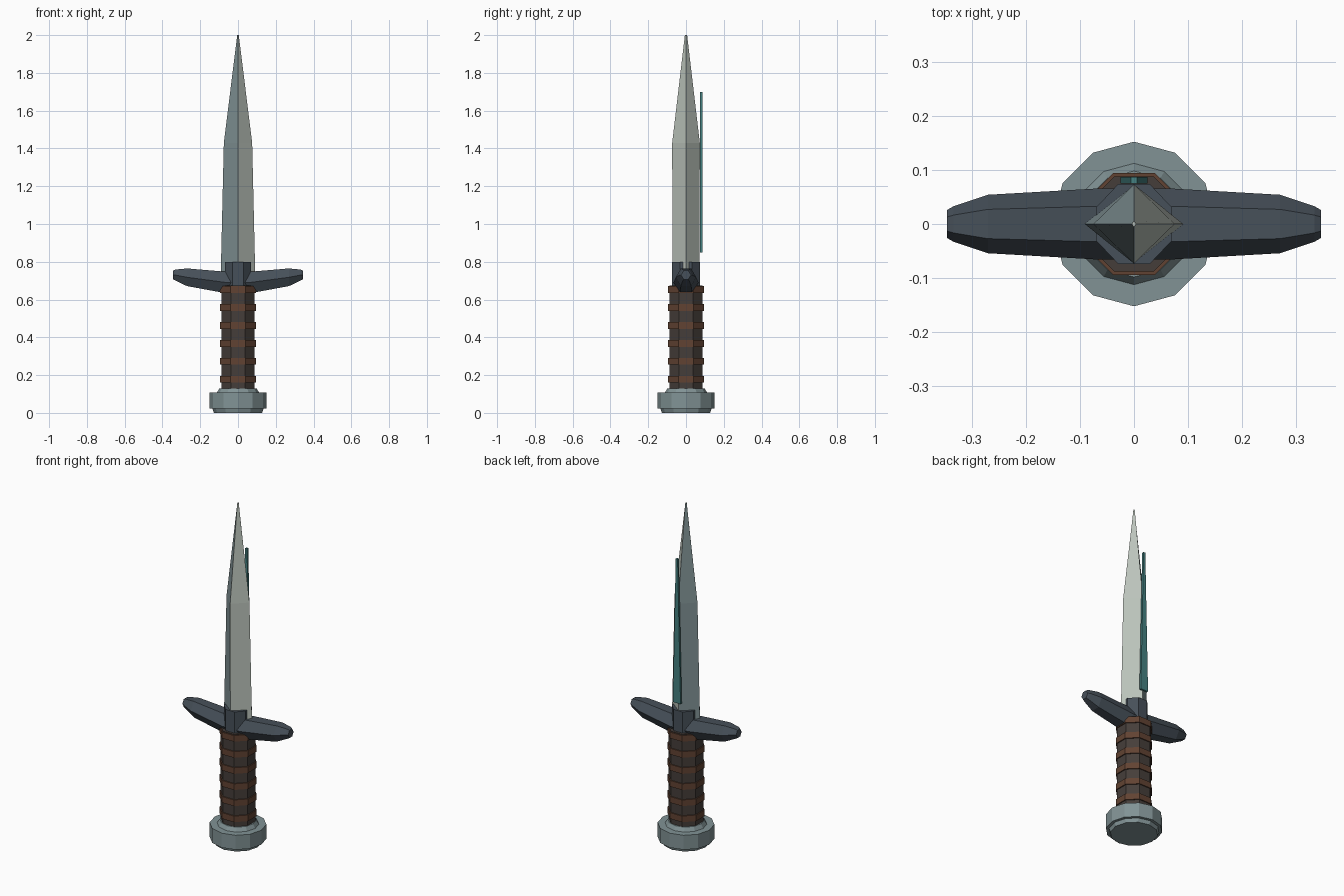
import bpy
import math

if "Cube" in bpy.data.objects:
    bpy.data.objects.remove(bpy.data.objects["Cube"])


def material(name, r, g, b):
    m = bpy.data.materials.new(name)
    m.use_nodes = True
    m.diffuse_color = (r, g, b, 1)
    m.node_tree.nodes["Principled BSDF"].inputs["Base Color"].default_value = (r, g, b, 1)
    return m


pale_steel = material("pale steel", 0.5, 0.55, 0.5)
blue_steel = material("blue steel", 0.22, 0.29, 0.3)
dark_iron = material("dark iron", 0.062, 0.08, 0.1)
dark_leather = material("dark leather", 0.06, 0.048, 0.042)
brown_leather = material("brown leather", 0.12, 0.055, 0.032)
teal = material("teal", 0.06, 0.22, 0.22)


def ring(sides, rx, ry, turn=0.0):
    """Points of a polygon; turn is a fraction of one side."""
    angles = [2 * math.pi * (i + turn) / sides for i in range(sides)]
    return [(rx * math.cos(a), ry * math.sin(a)) for a in angles]


def loft(name, rings, *mats):
    """Skin a list of equal 3D rings into a closed solid."""
    n = len(rings[0])
    verts = [p for r in rings for p in r]
    faces = [list(range(n))[::-1], list(range(len(verts) - n, len(verts)))]
    for k in range(len(rings) - 1):
        for i in range(n):
            j = (i + 1) % n
            faces.append([k * n + i, k * n + j, k * n + n + j, k * n + n + i])
    mesh = bpy.data.meshes.new(name)
    mesh.from_pydata(verts, [], faces)
    for m in mats:
        mesh.materials.append(m)
    obj = bpy.data.objects.new(name, mesh)
    bpy.context.collection.objects.link(obj)
    return obj


def upright(name, sides, turn, levels, *mats):
    """Loft along z from (z, radius x, radius y) levels."""
    return loft(name, [[(x, y, z) for x, y in ring(sides, rx, ry, turn)]
                       for z, rx, ry in levels], *mats)


# Pommel
upright("pommel", 12, 0, [(0, 0.128, 0.128), (0.022, 0.135, 0.135), (0.022, 0.152, 0.152),
                          (0.107, 0.152, 0.152), (0.107, 0.112, 0.112),
                          (0.13, 0.098, 0.098)], blue_steel)

# Grip and its leather bands
OCT = 1 / math.cos(math.pi / 8)
upright("grip", 8, 0.5, [(z, 0.088 * OCT, 0.088 * OCT) for z in (0.12, 0.675)], dark_leather)
for i in range(6):
    mid = 0.178 + 0.095 * i
    upright(f"grip_band_{i + 1}", 8, 0.5,
            [(mid + d, 0.094 * OCT, 0.094 * OCT) for d in (-0.018, 0.018)], brown_leather)

# Crossguard, six-sided and curving up to both ends
half = [(0.345, 0.73, 0.026), (0.333, 0.73, 0.033), (0.27, 0.718, 0.054), (0.06, 0.69, 0.066)]
stations = [(-x, z, r) for x, z, r in half] + half[::-1]
loft("crossguard", [[(x, a, z + b) for a, b in ring(6, r, r)]
                    for x, z, r in stations], dark_iron)

# Collar holding the blade
upright("collar", 8, 0.5, [(z, 0.07 * OCT, 0.074 * OCT) for z in (0.66, 0.8)], dark_iron)

# Blade, diamond in section, with one darker side
blade = upright("blade", 4, 0, [(0.745, 0.091, 0.072), (1.43, 0.075, 0.073),
                                (2.0, 0.004, 0.006)], pale_steel, blue_steel)
for face in blade.data.polygons:
    face.material_index = 1 if face.normal.x < -0.1 else 0

# Thin tapered strip behind the blade
loft("back_strip", [[(-w, 0.075, z), (w, 0.075, z), (w, 0.087, z), (-w, 0.087, z)]
                    for z, w in ((0.85, 0.025), (1.7, 0.006))], teal)
